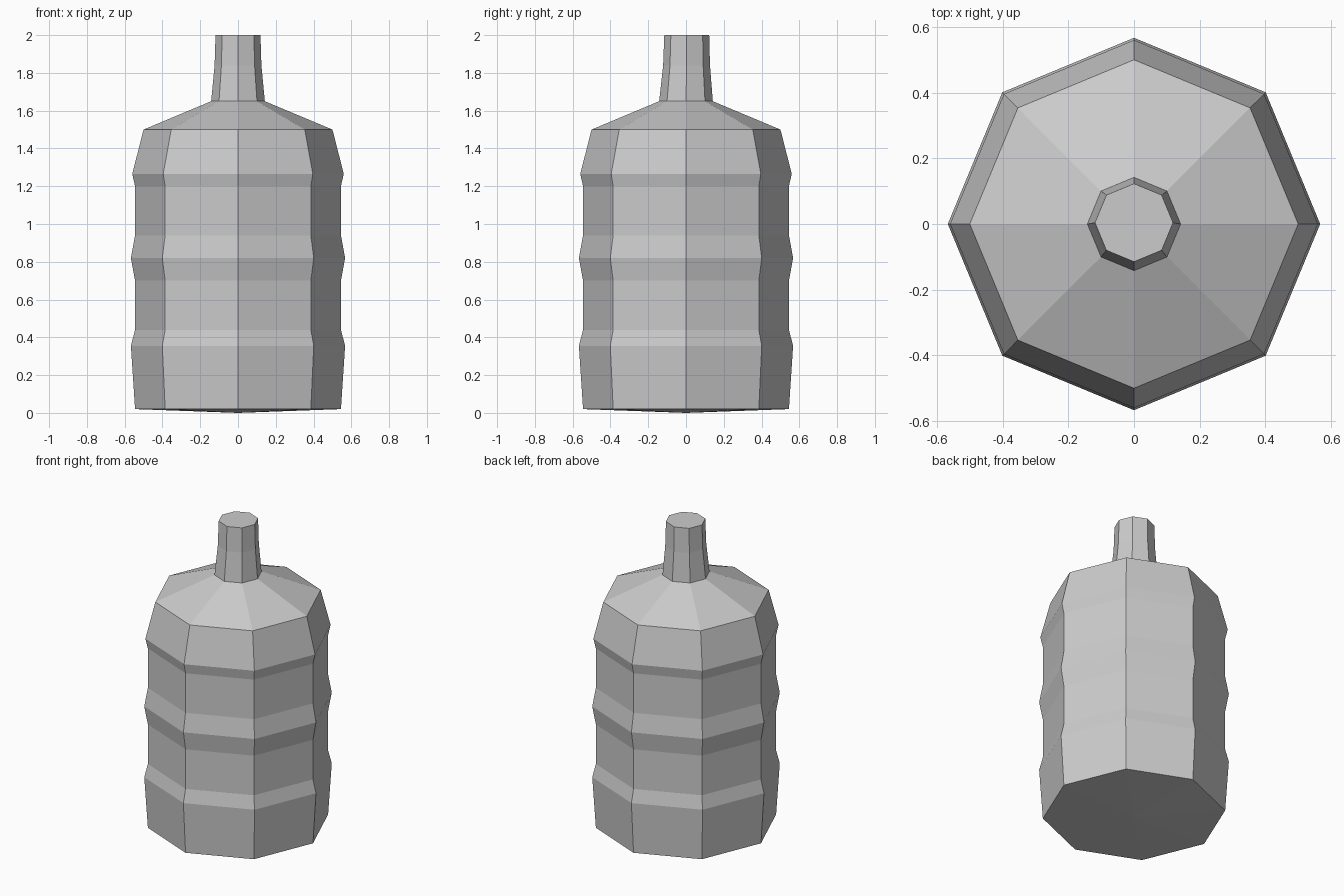
import bpy, bmesh
from math import cos, sin, pi

if "Cube" in bpy.data.objects:
    bpy.data.objects.remove(bpy.data.objects["Cube"])

SIDES = 8

# Bottle outline from base to mouth: radius, height, y shift
PROFILE = [
    (0.545, 0.02, 0), (0.567, 0.355, 0), (0.545, 0.44, 0),    # base and lower rib
    (0.545, 0.70, 0), (0.567, 0.82, 0), (0.545, 0.94, 0),     # middle rib
    (0.545, 1.20, 0), (0.56, 1.265, 0), (0.50, 1.50, 0),      # upper rib, shoulder edge
    (0.142, 1.65, 0), (0.124, 1.84, 0.003), (0.119, 2.0, 0.004),  # neck
]

bm = bmesh.new()

# Stack of octagonal rings, corners on the axes
rings = [[bm.verts.new((r * cos(2 * pi * i / SIDES), r * sin(2 * pi * i / SIDES) + dy, z))
          for i in range(SIDES)] for r, z, dy in PROFILE]

# Side walls
for lo, hi in zip(rings, rings[1:]):
    for i in range(SIDES):
        j = (i + 1) % SIDES
        bm.faces.new((lo[i], lo[j], hi[j], hi[i]))

# Slightly pointed underside and flat mouth cap
tip = bm.verts.new((0, 0, 0))
for i in range(SIDES):
    bm.faces.new((tip, rings[0][(i + 1) % SIDES], rings[0][i]))
bm.faces.new(rings[-1])

bmesh.ops.recalc_face_normals(bm, faces=bm.faces)
mesh = bpy.data.meshes.new("water_bottle")
bm.to_mesh(mesh)
bm.free()
bpy.context.collection.objects.link(bpy.data.objects.new("water_bottle", mesh))
